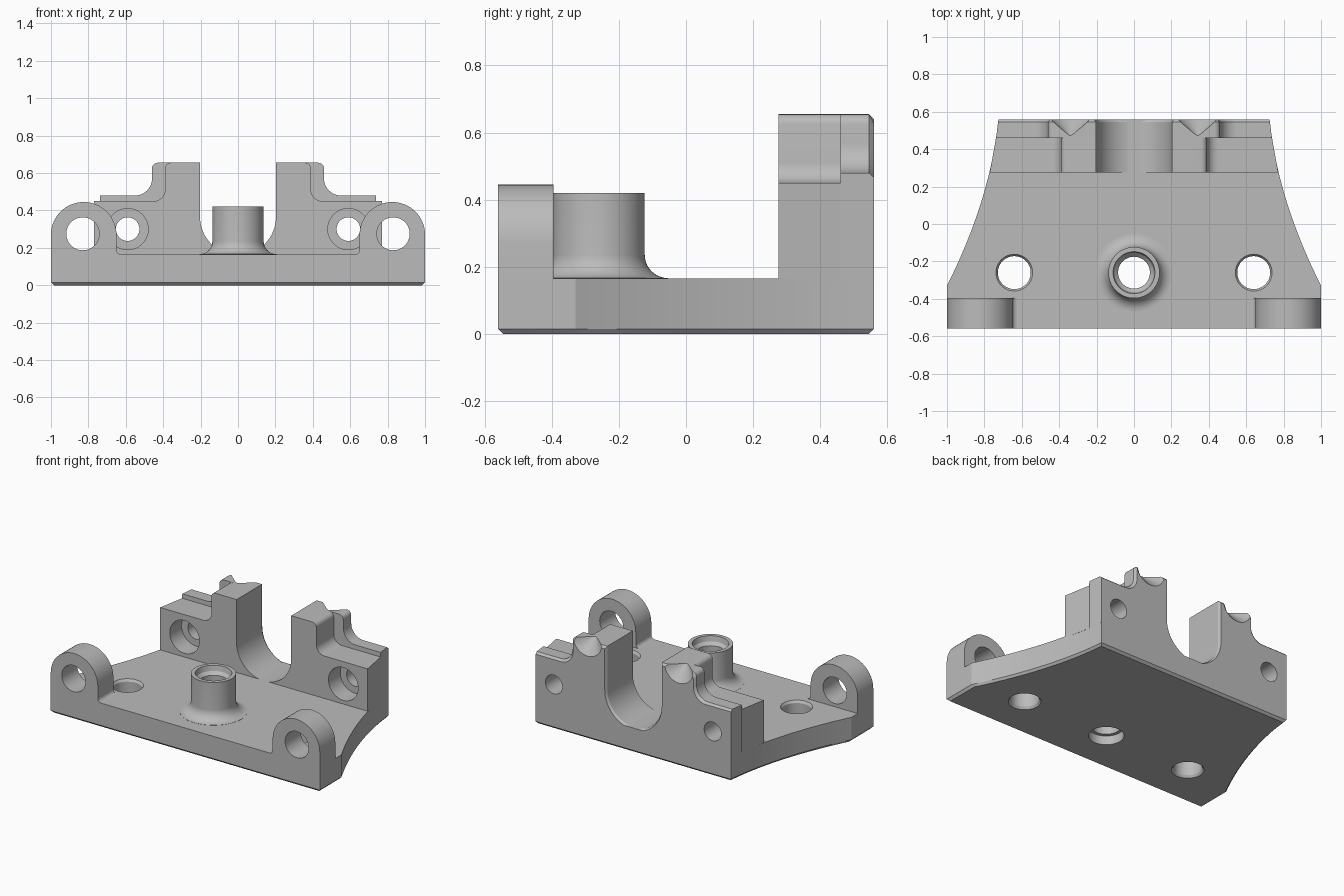
import bpy, bmesh
from math import sin, cos, pi, radians

if "Cube" in bpy.data.objects:
    bpy.data.objects.remove(bpy.data.objects["Cube"], do_unlink=True)

grey = bpy.data.materials.new("plain grey")
grey.use_nodes = True
GREY = (0.5, 0.5, 0.5, 1)
grey.diffuse_color = GREY
for node in grey.node_tree.nodes:
    if node.type == 'BSDF_PRINCIPLED':
        node.inputs["Base Color"].default_value = GREY


def arc(cx, cz, r, a0, a1, n):
    """Points on an arc, angles in degrees."""
    steps = [radians(a0 + (a1 - a0) * i / n) for i in range(n + 1)]
    return [(cx + r * cos(a), cz + r * sin(a)) for a in steps]


def loft(name, rings, closed=False):
    """Skin a row of equal rings; cap the ends, or join them when closed."""
    bm = bmesh.new()
    rows = [[bm.verts.new(p) for p in ring] for ring in rings]
    n = len(rows[0])
    pairs = list(zip(rows, rows[1:]))
    if closed:
        pairs.append((rows[-1], rows[0]))
    else:
        bm.faces.new(rows[0])
        bm.faces.new(rows[-1])
    for a, b in pairs:
        for i in range(n):
            j = (i + 1) % n
            bm.faces.new((a[i], a[j], b[j], b[i]))
    bmesh.ops.recalc_face_normals(bm, faces=bm.faces)
    mesh = bpy.data.meshes.new(name)
    bm.to_mesh(mesh)
    bm.free()
    obj = bpy.data.objects.new(name, mesh)
    bpy.context.collection.objects.link(obj)
    mesh.materials.append(grey)
    return obj


def activate(obj):
    bpy.ops.object.select_all(action='DESELECT')
    obj.select_set(True)
    bpy.context.view_layer.objects.active = obj


def cut(obj, loc, r1, r2, depth, along_y=False):
    """Cut a round or tapered hole; along_y runs from r1 (back) to r2 (front)."""
    bpy.ops.mesh.primitive_cone_add(
        vertices=48, radius1=r1, radius2=r2, depth=depth, location=loc,
        rotation=(pi / 2 if along_y else 0, 0, 0))
    cutter = bpy.context.object
    cutter.name = "hole_cutter"
    cutter.hide_render = True
    cutter.data.materials.append(grey)
    mod = obj.modifiers.new("hole", 'BOOLEAN')
    mod.operation = 'DIFFERENCE'
    mod.solver = 'EXACT'
    mod.object = cutter
    activate(obj)
    bpy.ops.object.modifier_apply(modifier=mod.name)
    bpy.data.objects.remove(cutter, do_unlink=True)


def smooth(obj):
    activate(obj)
    bpy.ops.object.shade_smooth_by_angle(angle=radians(25))


# Base plate: flared plan with a chamfered underside
def flare(t):
    u = 1 - t
    return (u * u + 2 * u * t * 0.767 + t * t * 0.725,
            -0.33 * u * u + 2 * u * t * 0.135 + t * t * 0.56)


half = [(1, -0.56)] + [flare(i / 20) for i in range(21)]
plan = half + [(-x, y) for x, y in reversed(half)]
base = loft("base_plate", [
    [(x * 0.985, y * 0.973, 0) for x, y in plan],
    [(x, y, 0.015) for x, y in plan],
    [(x, y, 0.165) for x, y in plan]])
cut(base, (0, -0.26, 0.1), 0.107, 0.107, 0.4)
for s in (-1, 1):
    cut(base, (s * 0.64, -0.26, 0.1), 0.088, 0.088, 0.4)
    cut(base, (s * 0.64, -0.26, 0.16), 0.085, 0.105, 0.03)
    cut(base, (s * 0.64, -0.26, 0.005), 0.105, 0.085, 0.03)
smooth(base)


# Rear wall: stepped cradle, wider behind than in front
def cradle(y, slot, tower, fillet, top, ledge, width):
    h = arc(0, 0.365, slot, -90, 0, 16)
    h.append((slot, top))
    h += arc(tower - 0.03, top - 0.03, 0.03, 90, 0, 5)
    h += arc(tower + fillet, ledge + fillet, fillet, 180, 270, 10)
    h += [(width, ledge), (width, 0.155)]
    ring = h + [(-x, z) for x, z in reversed(h[1:])]
    return [(x, y, z) for x, z in ring]


wall = loft("rear_wall", [
    cradle(0.275, 0.203, 0.39, 0.06, 0.655, 0.45, 0.771),
    cradle(0.46, 0.203, 0.39, 0.06, 0.655, 0.45, 0.738),
    cradle(0.461, 0.203, 0.46, 0.09, 0.655, 0.48, 0.737),
    cradle(0.545, 0.203, 0.46, 0.09, 0.655, 0.48, 0.727),
    cradle(0.56, 0.212, 0.447, 0.09, 0.64, 0.467, 0.725)])
for s in (-1, 1):
    cut(wall, (s * 0.59, 0.42, 0.3), 0.063, 0.063, 0.5, True)
    cut(wall, (s * 0.59, 0.3, 0.3), 0.11, 0.11, 0.2, True)
    # tapered scoop in the tower top
    cut(wall, (s * 0.34, 0.52, 0.665), 0.125, 0.0, 0.11, True)
smooth(wall)

# Front hinge ears
ear = [(1, 0.155)] + arc(0.825, 0.27, 0.175, 0, 180, 32)
ear += arc(0.625, 0.19, 0.025, 0, -90, 5) + [(0.625, 0.155)]
for s, side in ((1, "left"), (-1, "right")):
    lug = loft(side + "_ear", [[(s * x, y, z) for x, z in ear]
                               for y in (-0.56, -0.395)])
    cut(lug, (s * 0.83, -0.48, 0.275), 0.088, 0.088, 0.4, True)
    smooth(lug)

# Hollow boss with a flared foot
profile = [(0.085, 0.06), (0.15, 0.06), (0.207, 0.15)]
profile += arc(0.207, 0.236, 0.07, 270, 180, 10)
profile += [(0.137, 0.42), (0.112, 0.42), (0.105, 0.385), (0.085, 0.365)]
turns = [2 * pi * i / 64 for i in range(64)]
boss = loft("centre_boss", [
    [(r * cos(a), -0.26 + r * sin(a), z) for r, z in profile]
    for a in turns], closed=True)
smooth(boss)
